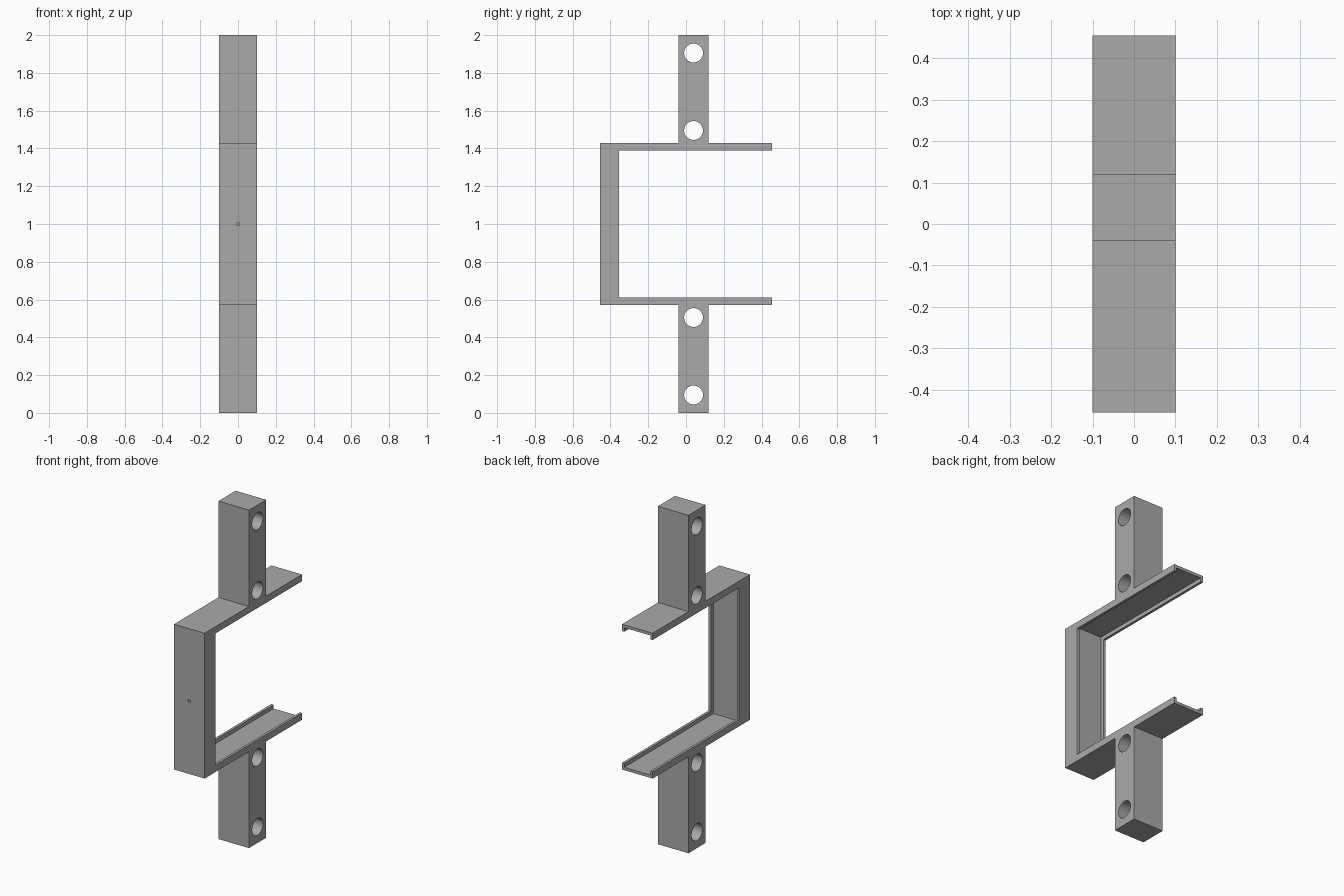
import bpy
import math

cube = bpy.data.objects.get("Cube")
if cube:
    bpy.data.objects.remove(cube, do_unlink=True)

grey = bpy.data.materials.new("plain grey")
grey.use_nodes = True
grey.diffuse_color = (0.4, 0.4, 0.4, 1)
grey.node_tree.nodes["Principled BSDF"].inputs["Base Color"].default_value = (0.4, 0.4, 0.4, 1)

HALF_WIDTH = 0.1
HALF_DEPTH = 0.455
LIP = 0.015
GROOVE = 0.023


def extrude_profile(name, points, half):
    """Solid made from a (y, z) outline, extruded along x."""
    n = len(points)
    verts = [(x, y, z) for x in (-half, half) for y, z in points]
    faces = [tuple(reversed(range(n))), tuple(range(n, 2 * n))]
    faces += [(i, (i + 1) % n, (i + 1) % n + n, i + n) for i in range(n)]
    mesh = bpy.data.meshes.new(name)
    mesh.from_pydata(verts, [], faces)
    mesh.materials.append(grey)
    obj = bpy.data.objects.new(name, mesh)
    bpy.context.collection.objects.link(obj)
    return obj


def pin(name, radius, length, location, rotation, sides):
    bpy.ops.mesh.primitive_cylinder_add(vertices=sides, radius=radius, depth=length,
                                        location=location, rotation=rotation)
    obj = bpy.context.object
    obj.name = name
    obj.data.materials.append(grey)
    return obj


def cut(target, cutter):
    mod = target.modifiers.new("cut", 'BOOLEAN')
    mod.operation = 'DIFFERENCE'
    mod.solver = 'EXACT'
    mod.object = cutter
    cutter.hide_render = True
    bpy.ops.object.select_all(action='DESELECT')
    target.select_set(True)
    bpy.context.view_layer.objects.active = target
    bpy.ops.object.modifier_apply(modifier=mod.name)
    bpy.data.objects.remove(cutter, do_unlink=True)


# C-shaped bracket with a post above and below, upper half mirrored about z = 1
lower = [(-HALF_DEPTH, 0.57), (-0.04, 0.57), (-0.04, 0), (0.12, 0), (0.12, 0.57),
         (HALF_DEPTH, 0.57), (HALF_DEPTH, 0.61), (-0.355, 0.61)]
upper = [(y, 2 - z) for y, z in reversed(lower)]
bracket = extrude_profile("mounting_bracket", lower + upper, HALF_WIDTH)

# Shallow channel along the inside of the C, open at the back
front, low, high = -0.355 - GROOVE, 0.61 - GROOVE, 1.39 + GROOVE
cut(bracket, extrude_profile("channel_cutter",
    [(front, low), (0.6, low), (0.6, high), (front, high)], HALF_WIDTH - LIP))

# Bolt holes through the posts
for z in (0.095, 0.505):
    for height in (z, 2 - z):
        cut(bracket, pin("bolt_hole_cutter", 0.05, 0.5, (0, 0.04, height),
                         (0, math.pi / 2, 0), 48))

# Tiny pilot hole in the front wall
cut(bracket, pin("pilot_hole_cutter", 0.009, 0.1, (0, -HALF_DEPTH, 1),
                 (math.pi / 2, 0, 0), 24))

bpy.ops.object.select_all(action='DESELECT')
bracket.select_set(True)
bpy.context.view_layer.objects.active = bracket
bpy.ops.object.shade_smooth_by_angle(angle=math.radians(30))
